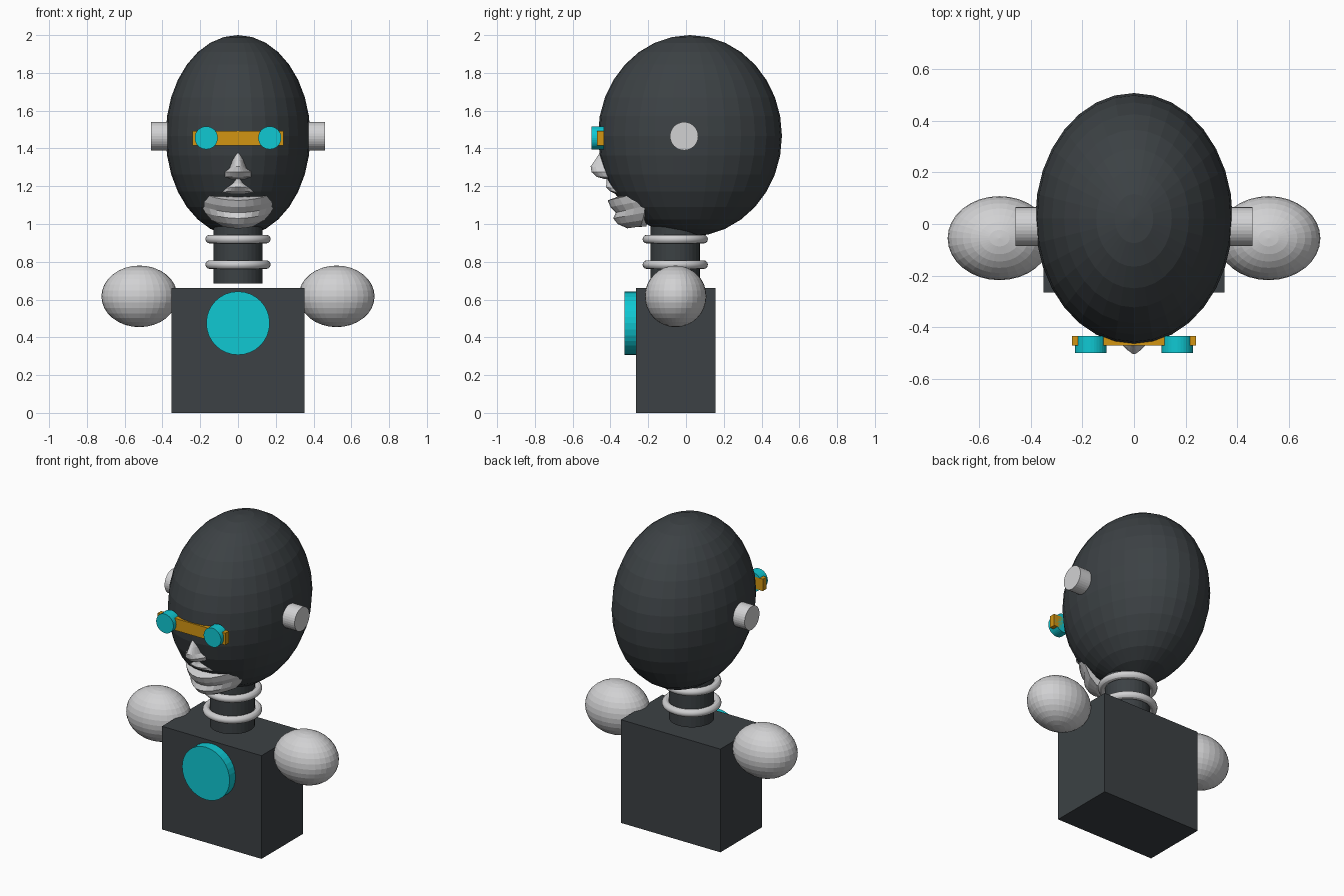
import bpy, bmesh
from math import pi
from mathutils import Matrix, Vector

default = bpy.data.objects.get("Cube")
if default:
    bpy.data.objects.remove(default, do_unlink=True)


def material(name, rgb):
    m = bpy.data.materials.new(name)
    m.use_nodes = True
    m.diffuse_color = (*rgb, 1)
    m.node_tree.nodes["Principled BSDF"].inputs["Base Color"].default_value = (*rgb, 1)
    return m


charcoal = material("charcoal", (0.045, 0.053, 0.058))
silver = material("light grey", (0.64, 0.64, 0.65))
cyan = material("cyan", (0.005, 0.58, 0.65))
amber = material("amber", (0.65, 0.3, 0.006))


def finish(bm, name, mat):
    bmesh.ops.recalc_face_normals(bm, faces=bm.faces)
    mesh = bpy.data.meshes.new(name)
    bm.to_mesh(mesh)
    bm.free()
    mesh.materials.append(mat)
    ob = bpy.data.objects.new(name, mesh)
    bpy.context.collection.objects.link(ob)
    return ob


def ellipsoid(name, centre, radii, mat):
    bm = bmesh.new()
    bmesh.ops.create_uvsphere(bm, u_segments=32, v_segments=16, radius=1)
    bmesh.ops.transform(bm, matrix=Matrix.LocRotScale(Vector(centre), None, Vector(radii)), verts=bm.verts)
    return finish(bm, name, mat)


def box(name, low, high, mat):
    low, high = Vector(low), Vector(high)
    bm = bmesh.new()
    bmesh.ops.create_cube(bm, size=1)
    bmesh.ops.transform(bm, matrix=Matrix.LocRotScale((low + high) / 2, None, high - low), verts=bm.verts)
    return finish(bm, name, mat)


def cylinder(name, centre, radius, depth, axis, mat):
    bm = bmesh.new()
    bmesh.ops.create_cone(bm, cap_ends=True, segments=32, radius1=radius, radius2=radius, depth=depth)
    turn = {"X": Matrix.Rotation(pi / 2, 4, "Y"), "Y": Matrix.Rotation(pi / 2, 4, "X"), "Z": Matrix()}[axis]
    bmesh.ops.transform(bm, matrix=Matrix.Translation(centre) @ turn, verts=bm.verts)
    return finish(bm, name, mat)


def face_loft(name, rows, steps=10):
    """Stack of curved rows: height, half width, front y, side y, lift at the ends."""
    bm = bmesh.new()
    rings = []
    for z, w, front, side, lift in rows:
        ring = []
        for i in range(steps + 1):
            t = 2 * i / steps - 1
            ring.append(bm.verts.new((w * t, front + (side - front) * t * t, z + lift * t * t)))
        ring.append(bm.verts.new((0, side + 0.03, z + lift)))
        rings.append(ring)
    for a, b in zip(rings, rings[1:]):
        for i in range(len(a)):
            j = (i + 1) % len(a)
            bm.faces.new((a[i], a[j], b[j], b[i]))
    bm.faces.new(rings[0])
    bm.faces.new(rings[-1])
    return finish(bm, name, silver)


# Body and chest disc
box("torso", (-0.352, -0.265, 0), (0.352, 0.155, 0.66), charcoal)
cylinder("chest_disc", (0, -0.29, 0.475), 0.168, 0.07, "Y", cyan)

# Neck with two rings
cylinder("neck", (0, -0.057, 0.868), 0.131, 0.366, "Z", charcoal)
for name, z in (("lower_neck_ring", 0.785), ("upper_neck_ring", 0.92)):
    bpy.ops.mesh.primitive_torus_add(location=(0, -0.057, z), major_radius=0.15, minor_radius=0.023,
                                     major_segments=48, minor_segments=12)
    ring = bpy.context.object
    ring.name = name
    ring.data.materials.append(silver)
    bpy.ops.object.shade_smooth_by_angle()

# Head
ellipsoid("head", (0, 0.021, 1.467), (0.383, 0.487, 0.533), charcoal)

# Paired shoulders, ears and eyes
for side, s in (("left", 1), ("right", -1)):
    ellipsoid(side + "_shoulder", (s * 0.522, -0.055, 0.617), (0.201, 0.163, 0.163), silver)
    cylinder(side + "_ear", (s * 0.41, -0.01, 1.465), 0.075, 0.1, "X", silver)
    cylinder(side + "_eye", (s * 0.168, -0.467, 1.456), 0.061, 0.066, "Y", cyan)

# Visor band
box("visor", (-0.24, -0.471, 1.416), (0.24, -0.434, 1.492), amber)

# Nose, upper lip and chin
face_loft("nose", [
    (1.38, 0.012, -0.455, -0.44, 0),
    (1.34, 0.03, -0.48, -0.44, 0),
    (1.305, 0.045, -0.505, -0.43, -0.01),
    (1.275, 0.072, -0.5, -0.42, 0),
    (1.25, 0.07, -0.475, -0.41, 0),
    (1.238, 0.045, -0.43, -0.4, 0)])
face_loft("upper_lip", [
    (1.24, 0.025, -0.42, -0.39, 0),
    (1.215, 0.04, -0.42, -0.38, 0),
    (1.195, 0.08, -0.425, -0.36, -0.01),
    (1.175, 0.1, -0.405, -0.35, -0.01),
    (1.155, 0.07, -0.365, -0.33, 0)])
face_loft("mouth_and_chin", [
    (1.145, 0.185, -0.36, -0.25, 0.02),
    (1.125, 0.2, -0.415, -0.24, 0.04),
    (1.09, 0.205, -0.4, -0.22, 0.035),
    (1.06, 0.19, -0.372, -0.22, 0.035),
    (1.03, 0.175, -0.385, -0.22, 0.03),
    (1.0, 0.14, -0.362, -0.23, 0.02),
    (0.977, 0.08, -0.31, -0.24, 0.01)])
